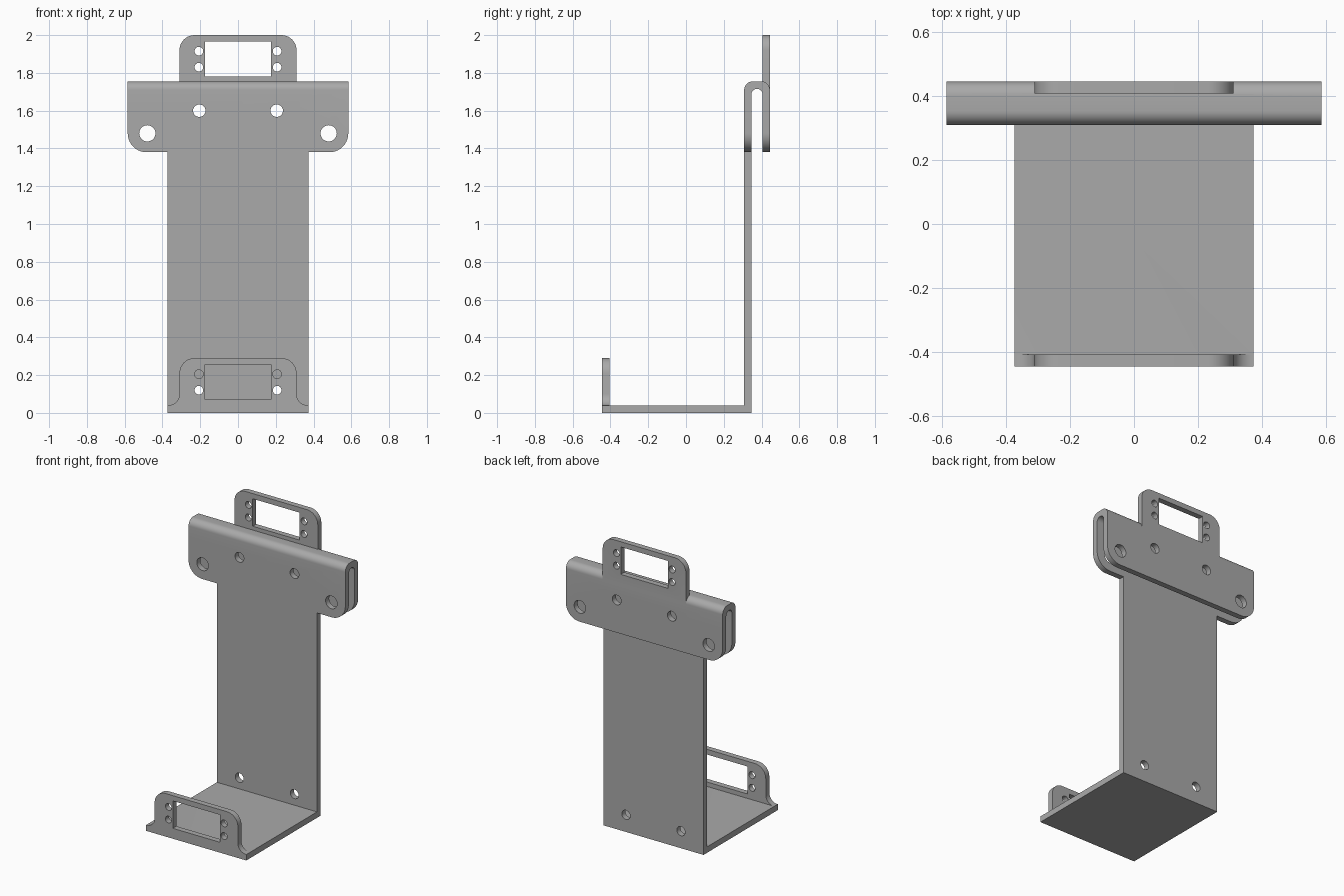
import bpy, bmesh, math
from mathutils import Vector

cube = bpy.data.objects.get("Cube")
if cube:
    bpy.data.objects.remove(cube)

WIDE, BODY, TAB = 0.584, 0.373, 0.31      # half widths
FRONT, BACK, T = -0.444, 0.444, 0.038     # depth limits, sheet thickness
WALL = 0.308                              # front face of the upright
FLOOR = 0.04

metal = bpy.data.materials.new("plain grey metal")
grey = (0.4, 0.4, 0.4, 1)
metal.use_nodes = True
metal.diffuse_color = grey
metal.node_tree.nodes["Principled BSDF"].inputs["Base Color"].default_value = grey


def rounded(corners, steps=10):
    """Outline from (u, v) or (u, v, radius) right-angled corners."""
    out = []
    for i, corner in enumerate(corners):
        p = Vector(corner[:2])
        if len(corner) == 2:
            out.append(p)
            continue
        r = corner[2]
        a = (Vector(corners[i - 1][:2]) - p).normalized()
        b = (Vector(corners[(i + 1) % len(corners)][:2]) - p).normalized()
        centre = p + r * (a + b)
        for k in range(steps + 1):
            t = math.pi / 2 * k / steps
            out.append(centre - r * (b * math.cos(t) + a * math.sin(t)))
    return out


def circle(u, v, r, n=32):
    return [Vector((u + r * math.cos(math.tau * k / n), v + r * math.sin(math.tau * k / n)))
            for k in range(n)]


def mirrored(half):
    """Complete a right-hand half outline across x = 0."""
    return half + [(-c[0], *c[1:]) for c in reversed(half)]


def prism(name, outlines, axis, low, high):
    """Extrude outlines along x (from y-z) or along y (from x-z)."""
    bm = bmesh.new()
    for outline in outlines:
        verts = [bm.verts.new((low, u, v) if axis == "x" else (u, low, v)) for u, v in outline]
        face = bm.faces.new(verts)
        grown = bmesh.ops.extrude_face_region(bm, geom=[face])["geom"]
        move = Vector((high - low, 0, 0)) if axis == "x" else Vector((0, high - low, 0))
        bmesh.ops.translate(bm, vec=move, verts=[g for g in grown if isinstance(g, bmesh.types.BMVert)])
    bmesh.ops.recalc_face_normals(bm, faces=bm.faces)
    mesh = bpy.data.meshes.new(name)
    bm.to_mesh(mesh)
    bm.free()
    mesh.materials.append(metal)
    obj = bpy.data.objects.new(name, mesh)
    bpy.context.collection.objects.link(obj)
    return obj


def combine(obj, other, operation):
    mod = obj.modifiers.new(operation.lower(), "BOOLEAN")
    mod.operation, mod.solver, mod.object = operation, "EXACT", other
    bpy.context.view_layer.objects.active = obj
    bpy.ops.object.modifier_apply(modifier=mod.name)
    bpy.data.objects.remove(other)


def pierced_tab(name, half, y, top):
    """Tab plate with a window and two pairs of screw holes."""
    tab = prism(name, [rounded(mirrored(half))], "y", y, y + T)
    low, high = top - 0.22, top - 0.035
    holes = [rounded(mirrored([(0.175, low), (0.175, high)]))]
    holes += [circle(s * 0.207, top - d, 0.023) for s in (-1, 1) for d in (0.085, 0.17)]
    combine(tab, prism("tab_cutter", holes, "y", y - 0.1, y + 0.15), "DIFFERENCE")
    return tab


# Bent sheet: floor, upright and folded hook, seen from the side
bracket = prism("mounting_bracket", [rounded([
    (FRONT, 0), (WALL + T, 0),
    (WALL + T, 1.715, 0.0299), (BACK - T, 1.715, 0.0299),
    (BACK - T, 1.38), (BACK, 1.38),
    (BACK, 1.755, 0.045), (WALL, 1.755, 0.045),
    (WALL, FLOOR), (FRONT, FLOOR)])], "x", -WIDE, WIDE)

# Trim to the T-shaped front outline
outline = rounded(mirrored([(BODY, -0.1), (BODY, 1.38), (WIDE, 1.38, 0.1), (WIDE, 1.9)]))
combine(bracket, prism("outline_trim", [outline], "y", -1, 1), "INTERSECT")

# Mounting holes through the hook and the foot of the upright
holes = [circle(s * x, z, r) for s in (-1, 1)
         for x, z, r in ((0.48, 1.48, 0.043), (0.205, 1.6, 0.033), (0.205, 0.115, 0.031))]
combine(bracket, prism("hole_cutter", holes, "y", 0.2, 0.6), "DIFFERENCE")

# Upper tab rising from the back of the hook
combine(bracket, pierced_tab("upper_tab", [(TAB, 1.66), (TAB, 2.0, 0.08)], BACK - T, 2.0), "UNION")

# Front tab standing on the floor, with curved feet
combine(bracket, pierced_tab("front_tab", [
    (BODY, 0), (BODY, FLOOR), (TAB, FLOOR, 0.06), (TAB, 0.29, 0.08)], FRONT, 0.29), "UNION")

bpy.ops.object.select_all(action="DESELECT")
bracket.select_set(True)
bpy.context.view_layer.objects.active = bracket
bpy.ops.object.shade_smooth_by_angle(angle=math.radians(30))
